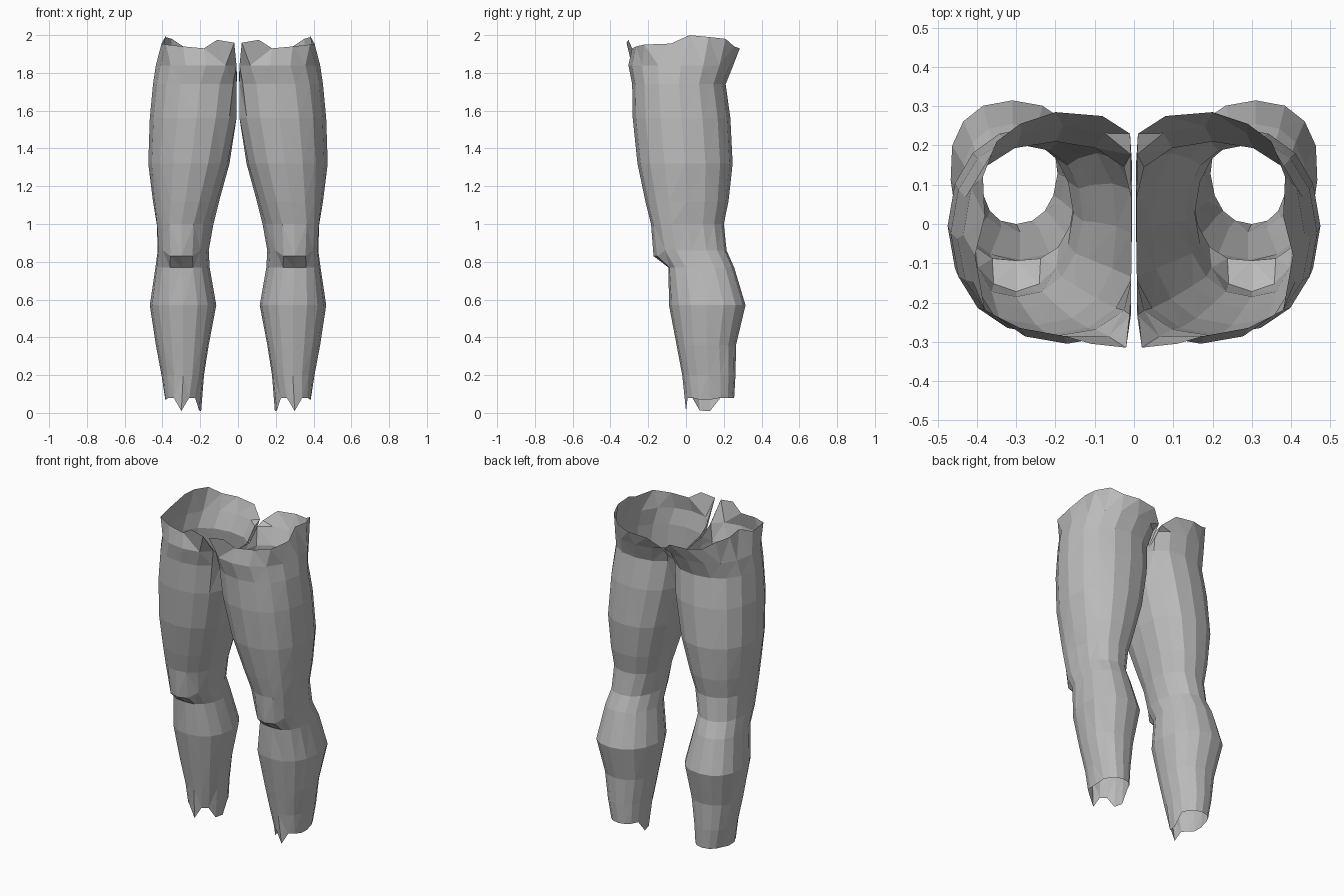
import bpy, bmesh, math

if "Cube" in bpy.data.objects:
    bpy.data.objects.remove(bpy.data.objects["Cube"])

N = 16  # sides of each leg; index 0 = outer, 4 = back, 8 = inner, 12 = front

# jagged waist rim: x, y, z
RIM = [(.38, .02, 2.0), (.385, .12, 1.99), (.35, .21, 1.98), (.29, .255, 1.94),
       (.20, .285, 1.93), (.08, .275, 1.92), (.01, .23, 1.86), (.005, .15, 1.77),
       (.005, 0, 1.76), (.008, -.19, 1.80), (.02, -.315, 1.96), (.11, -.305, 1.975),
       (.18, -.285, 1.93), (.29, -.265, 1.94), (.38, -.22, 1.95), (.405, -.08, 1.955)]

# z, inner x, outer x, front y, back y, x of front ridge, x of back ridge
RINGS = [(1.84, -.06, .435, -.305, .25, .17, .18),
         (1.74, -.03, .45, -.285, .21, .20, .20),
         (1.56, -.01, .467, -.282, .235, .22, .22),
         (1.32, .045, .475, -.257, .247, .25, .25),
         (1.12, .10, .45, -.215, .225, .28, .27),
         (1.00, .13, .43, -.185, .20, .30, .28),
         (.86, .155, .425, -.16, .215, .30, .30),
         (.77, .15, .437, -.105, .255, .30, .31),
         (.57, .115, .467, -.09, .315, .29, .31),
         (.36, .155, .435, -.05, .265, .29, .30),
         (.20, .18, .405, -.02, .262, .29, .30),
         (.08, .195, .385, 0, .255, .30, .29)]

# hem points that hang lower
HEM = {8: .01, 9: .012, 12: .01, 0: .07, 15: .07}


def section(ring, k):
    z, xi, xo, yf, yb, rf, rb = ring
    a = 2 * math.pi * k / N
    c, s = math.cos(a), math.sin(a)
    c = math.copysign(abs(c) ** .88, c)   # slightly boxy oval
    s = math.copysign(abs(s) ** .88, s)
    ridge = rb if s > 0 else rf
    base = (xi + xo) / 2
    mid = base + (ridge - base) * abs(s)
    x = mid + c * (xo - xi) / 2
    y = (yf + yb) / 2 + s * (yb - yf) / 2
    return max(x, .008), y, z


bm = bmesh.new()
rows = [[bm.verts.new(p) for p in RIM]]
for i, ring in enumerate(RINGS):
    row = []
    for k in range(N):
        x, y, z = section(ring, k)
        if i == 0:
            z = min(z, RIM[k][2] - .01)       # hip dips under the crotch
        if i == len(RINGS) - 1:
            z = HEM.get(k, z)
        row.append(bm.verts.new((x, y, z)))
    rows.append(row)
for a, b in zip(rows, rows[1:]):
    for k in range(N):
        j = (k + 1) % N
        bm.faces.new((a[k], b[k], b[j], a[j]))

# kneecap: push the front of the knee forward over the shin
for k, d in ((11, .005), (12, .012), (13, .005)):
    rows[7][k].co.y -= d
    rows[7][k].co.z -= .03
    rows[8][k].co.y += d

bmesh.ops.triangulate(bm, faces=bm.faces[:], quad_method='SHORT_EDGE')
mesh = bpy.data.meshes.new("trouser_legs")
bm.to_mesh(mesh)
bm.free()
legs = bpy.data.objects.new("trouser_legs", mesh)
bpy.context.collection.objects.link(legs)

grey = bpy.data.materials.new("grey")
grey.diffuse_color = (.5, .5, .5, 1)
grey.use_nodes = True
grey.node_tree.nodes["Principled BSDF"].inputs["Base Color"].default_value = grey.diffuse_color
mesh.materials.append(grey)

# second leg
mirror = legs.modifiers.new("mirror", 'MIRROR')
mirror.use_mirror_merge = False
